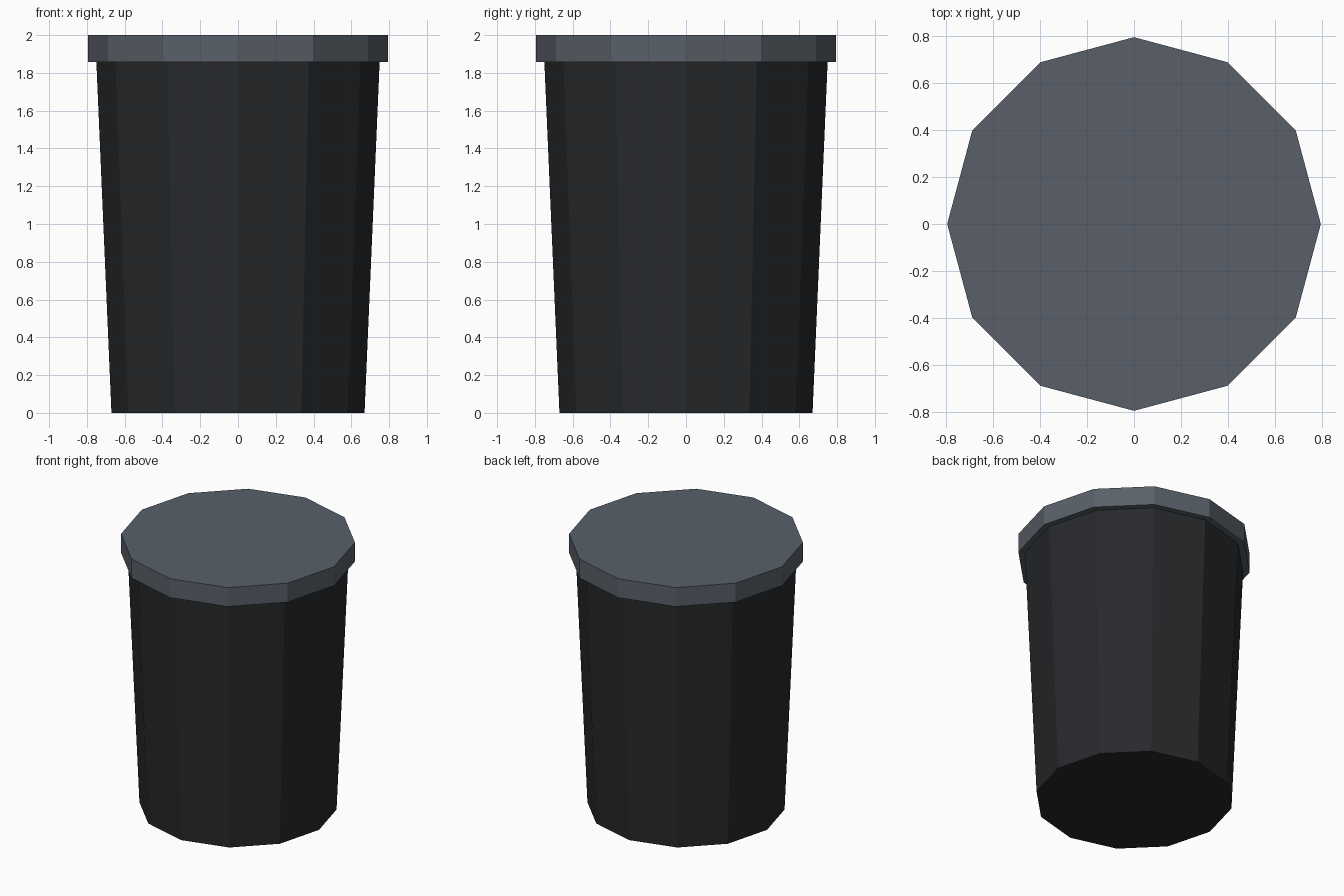
import bpy

if "Cube" in bpy.data.objects:
    bpy.data.objects.remove(bpy.data.objects["Cube"])

SIDES = 12


def material(name, color):
    m = bpy.data.materials.new(name)
    m.diffuse_color = (*color, 1.0)
    m.use_nodes = True
    m.node_tree.nodes["Principled BSDF"].inputs["Base Color"].default_value = m.diffuse_color
    return m


def tapered_drum(name, r_bottom, r_top, z0, z1, mat):
    bpy.ops.mesh.primitive_cone_add(vertices=SIDES, radius1=r_bottom, radius2=r_top,
                                    depth=z1 - z0, location=(0, 0, (z0 + z1) / 2))
    ob = bpy.context.object
    ob.name = name
    ob.data.materials.append(mat)
    return ob


# Tapered dark bin body
tapered_drum("bin_body", 0.67, 0.75, 0.0, 1.86, material("dark_plastic", (0.02, 0.022, 0.025)))

# Overhanging flat lid
tapered_drum("lid", 0.795, 0.795, 1.858, 2.0, material("slate_plastic", (0.10, 0.118, 0.142)))
